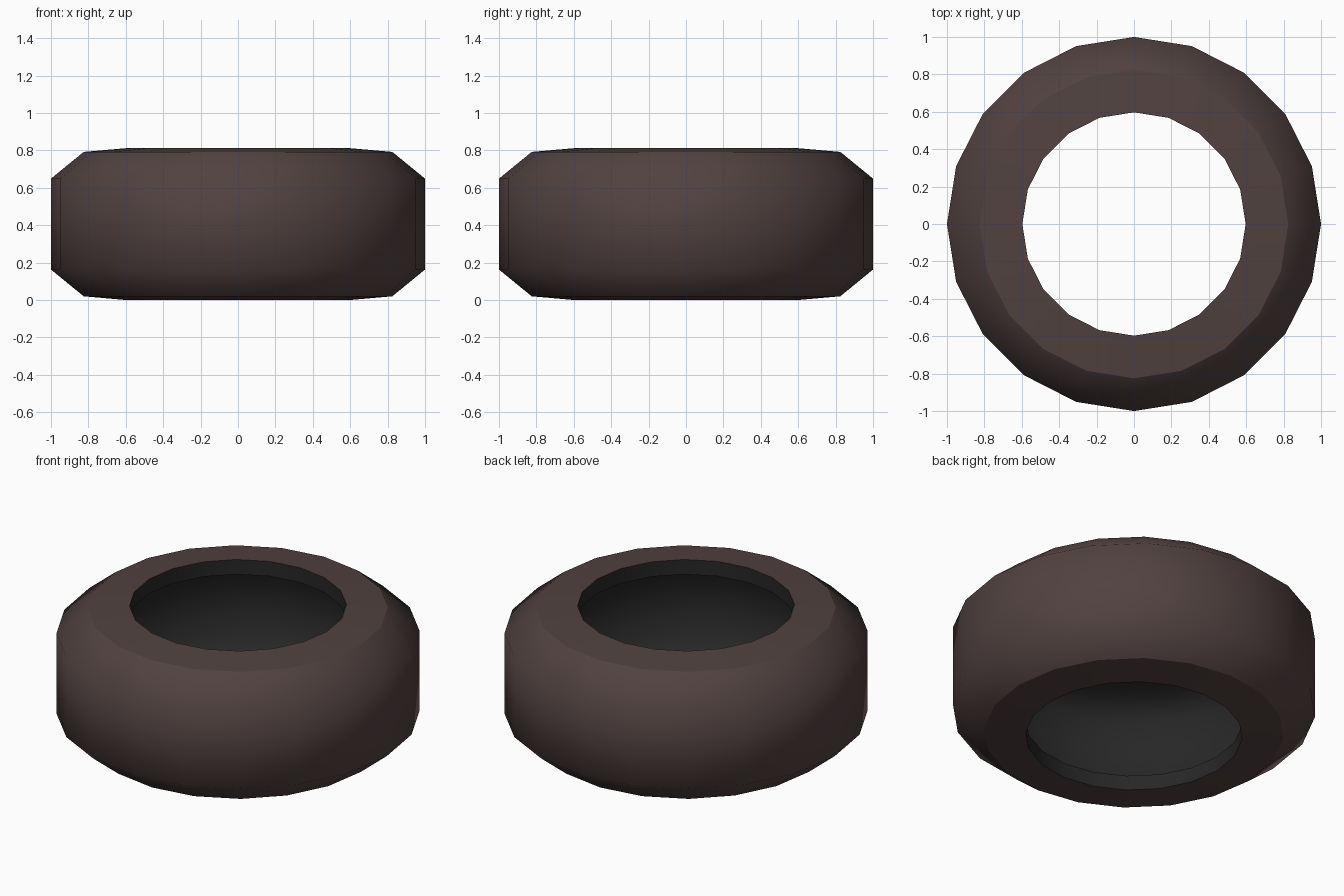
import bpy, bmesh, math

if "Cube" in bpy.data.objects:
    bpy.data.objects.remove(bpy.data.objects["Cube"])

SIDES = 20
MID = 0.406  # half the tyre height


def material(name, rgb):
    m = bpy.data.materials.new(name)
    m.diffuse_color = (*rgb, 1)
    m.use_nodes = True
    m.node_tree.nodes["Principled BSDF"].inputs["Base Color"].default_value = m.diffuse_color
    return m


rubber = material("brown rubber", (0.082, 0.054, 0.052))
lining = material("black lining", (0.02, 0.02, 0.02))

# Upper half of the cross-section (radius, height above middle):
# outer skin from wall to rim, then lip and hollow inside
half = [(1.0, 0.243), (0.825, 0.386), (0.597, 0.406),
        (0.597, 0.316), (0.79, 0.30), (0.91, 0.205)]
# mirrored to give a closed loop
profile = half + [(r, -h) for r, h in reversed(half)]
n = len(profile)

bm = bmesh.new()
rings = []
for i in range(SIDES):
    a = 2 * math.pi * i / SIDES
    rings.append([bm.verts.new((r * math.cos(a), r * math.sin(a), MID + h))
                  for r, h in profile])

# Faces: outer skin is brown, lip and hollow are black
outer = {0, 1, n - 3, n - 2, n - 1}
outer = {0, 1, n - 1, n - 2, n - 3}
for i in range(SIDES):
    a, b = rings[i], rings[(i + 1) % SIDES]
    for j in range(n):
        k = (j + 1) % n
        f = bm.faces.new((a[j], b[j], b[k], a[k]))
        f.material_index = 0 if j in outer else 1
        f.smooth = True
bmesh.ops.recalc_face_normals(bm, faces=bm.faces)

# Hard creases around the side ring and the lip
creases = {j for p in (1, 2, 3) for j in (p, n - 1 - p)}
for i in range(SIDES):
    for j in creases:
        e = bm.edges.get((rings[i][j], rings[(i + 1) % SIDES][j]))
        e.smooth = False

mesh = bpy.data.meshes.new("tyre")
bm.to_mesh(mesh)
bm.free()
mesh.materials.append(rubber)
mesh.materials.append(lining)
tyre = bpy.data.objects.new("tyre", mesh)
bpy.context.collection.objects.link(tyre)
